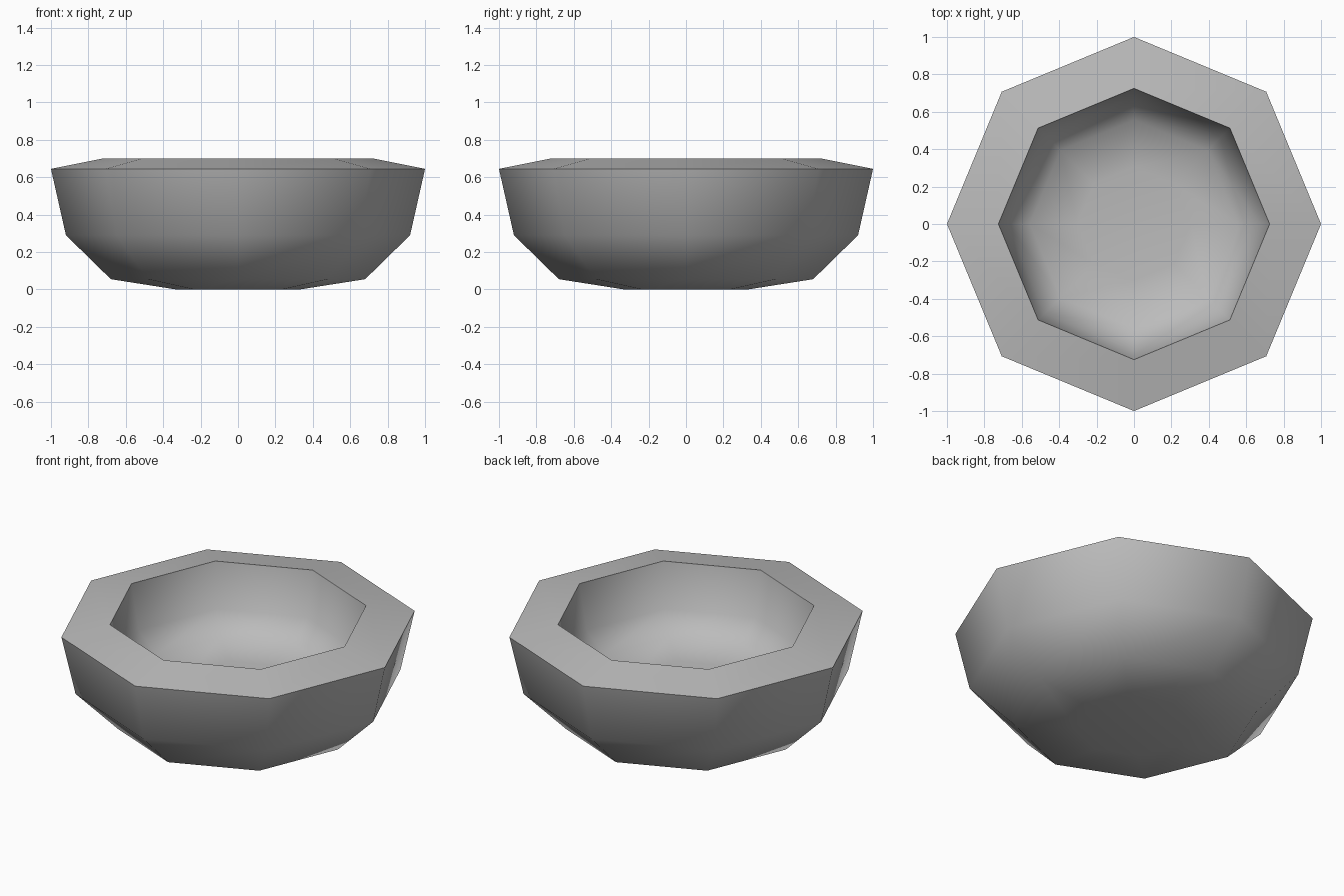
import bpy, bmesh, math

cube = bpy.data.objects.get("Cube")
if cube:
    bpy.data.objects.remove(cube, do_unlink=True)

SIDES = 8

# Plain grey material
grey = bpy.data.materials.new("plain grey")
grey.use_nodes = True
colour = (0.5, 0.5, 0.5, 1)
grey.diffuse_color = colour
grey.node_tree.nodes["Principled BSDF"].inputs["Base Color"].default_value = colour

# Bowl profile (radius, height): under the base, up the side, over the rim, down inside
profile = [(0.33, 0), (0.68, 0.055), (0.92, 0.29), (1, 0.645),
           (0.725, 0.70), (0.676, 0.428), (0.556, 0.306), (0.303, 0.278)]


def lathe(name, points, material):
    """Turn a profile into a closed eight-sided solid with flat caps."""
    bm = bmesh.new()
    rings = []
    for r, z in points:
        angles = [math.tau * i / SIDES for i in range(SIDES)]
        rings.append([bm.verts.new((r * math.cos(a), r * math.sin(a), z)) for a in angles])
    for low, high in zip(rings, rings[1:]):
        for i in range(SIDES):
            j = (i + 1) % SIDES
            bm.faces.new((low[i], low[j], high[j], high[i]))
    bm.faces.new(reversed(rings[0]))
    bm.faces.new(rings[-1])
    bmesh.ops.recalc_face_normals(bm, faces=bm.faces)
    mesh = bpy.data.meshes.new(name)
    bm.to_mesh(mesh)
    bm.free()
    mesh.materials.append(material)
    obj = bpy.data.objects.new(name, mesh)
    bpy.context.collection.objects.link(obj)
    return obj


bowl = lathe("bowl", profile, grey)

# Smooth walls with crisp rim edges
bpy.ops.object.select_all(action='DESELECT')
bowl.select_set(True)
bpy.context.view_layer.objects.active = bowl
bpy.ops.object.shade_smooth_by_angle(angle=math.radians(60))
